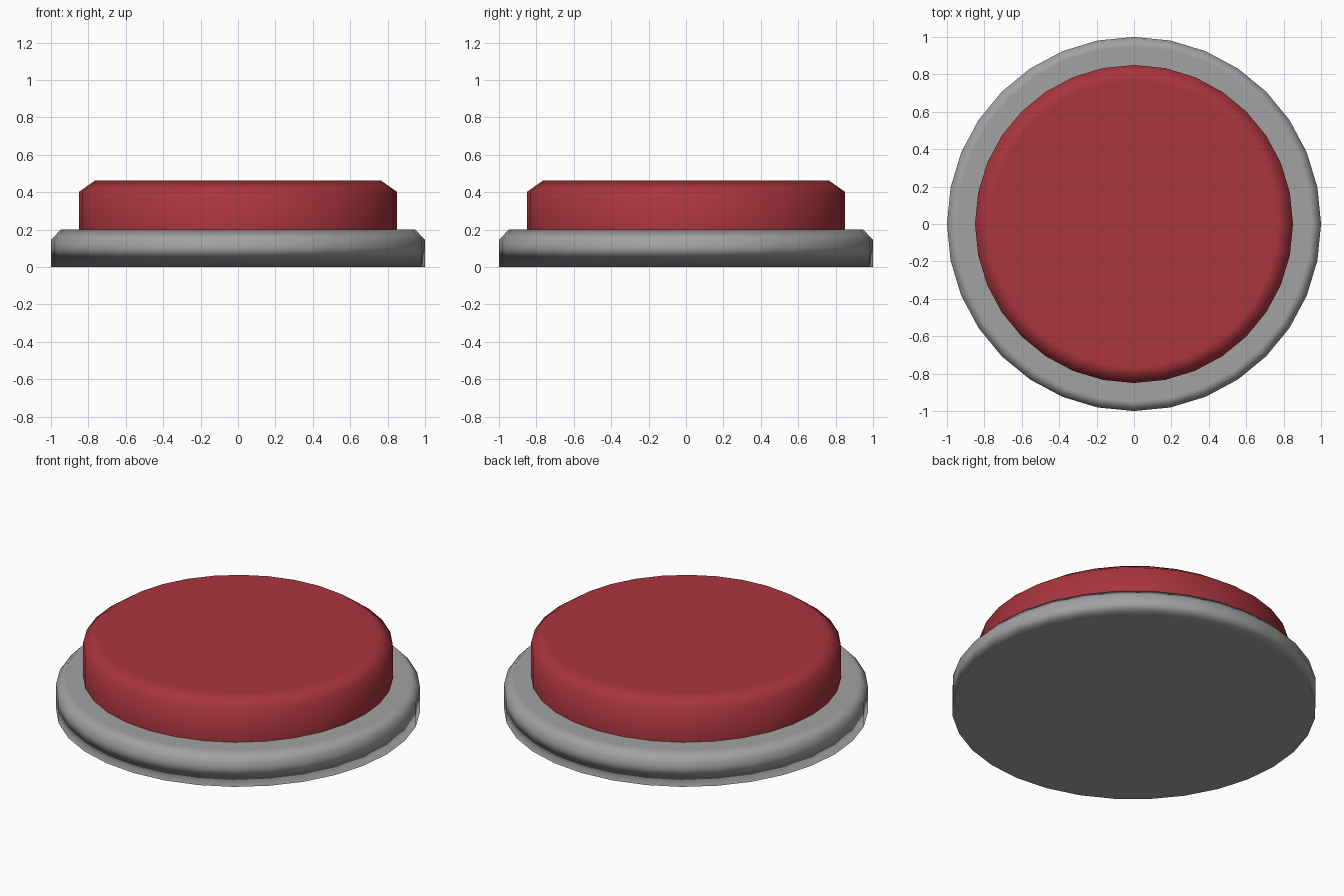
import bpy, bmesh, math
from mathutils import Vector

if "Cube" in bpy.data.objects:
    bpy.data.objects.remove(bpy.data.objects["Cube"])

SIDES = 32


def disc(name, profile, color):
    """Capped solid of revolution from (radius, z, normal tilt in degrees)."""
    bm = bmesh.new()
    rings, normals = [], []
    for r, z, tilt in profile:
        ring = []
        t = math.radians(tilt)
        for i in range(SIDES):
            a = 2 * math.pi * i / SIDES
            c, s = math.cos(a), math.sin(a)
            ring.append(bm.verts.new((r * c, r * s, z)))
            normals.append(Vector((c * math.cos(t), s * math.cos(t), math.sin(t))))
        rings.append(ring)
    for low, high in zip(rings, rings[1:]):
        for i in range(SIDES):
            j = (i + 1) % SIDES
            bm.faces.new((low[i], low[j], high[j], high[i]))
    bm.faces.new(rings[0][::-1])
    bm.faces.new(rings[-1])
    for face in bm.faces:
        face.smooth = True
    mesh = bpy.data.meshes.new(name)
    bm.to_mesh(mesh)
    bm.free()

    # Soft shading across the rim, flat-looking caps
    mesh.normals_split_custom_set_from_vertices(normals)

    mat = bpy.data.materials.new(name)
    mat.diffuse_color = color
    mat.use_nodes = True
    mat.node_tree.nodes["Principled BSDF"].inputs["Base Color"].default_value = mat.diffuse_color
    mesh.materials.append(mat)
    obj = bpy.data.objects.new(name, mesh)
    bpy.context.collection.objects.link(obj)
    return obj


# Dark grey base plate with a chamfered rim
disc("base_plate", [(1.0, 0.0, -90), (1.0, 0.145, 24), (0.948, 0.2, 90)],
     (0.37, 0.36, 0.37, 1))

# Red push cap seated on the plate
disc("push_cap", [(0.85, 0.2, 0), (0.85, 0.402, 26), (0.765, 0.462, 90)],
     (0.4, 0.035, 0.046, 1))
